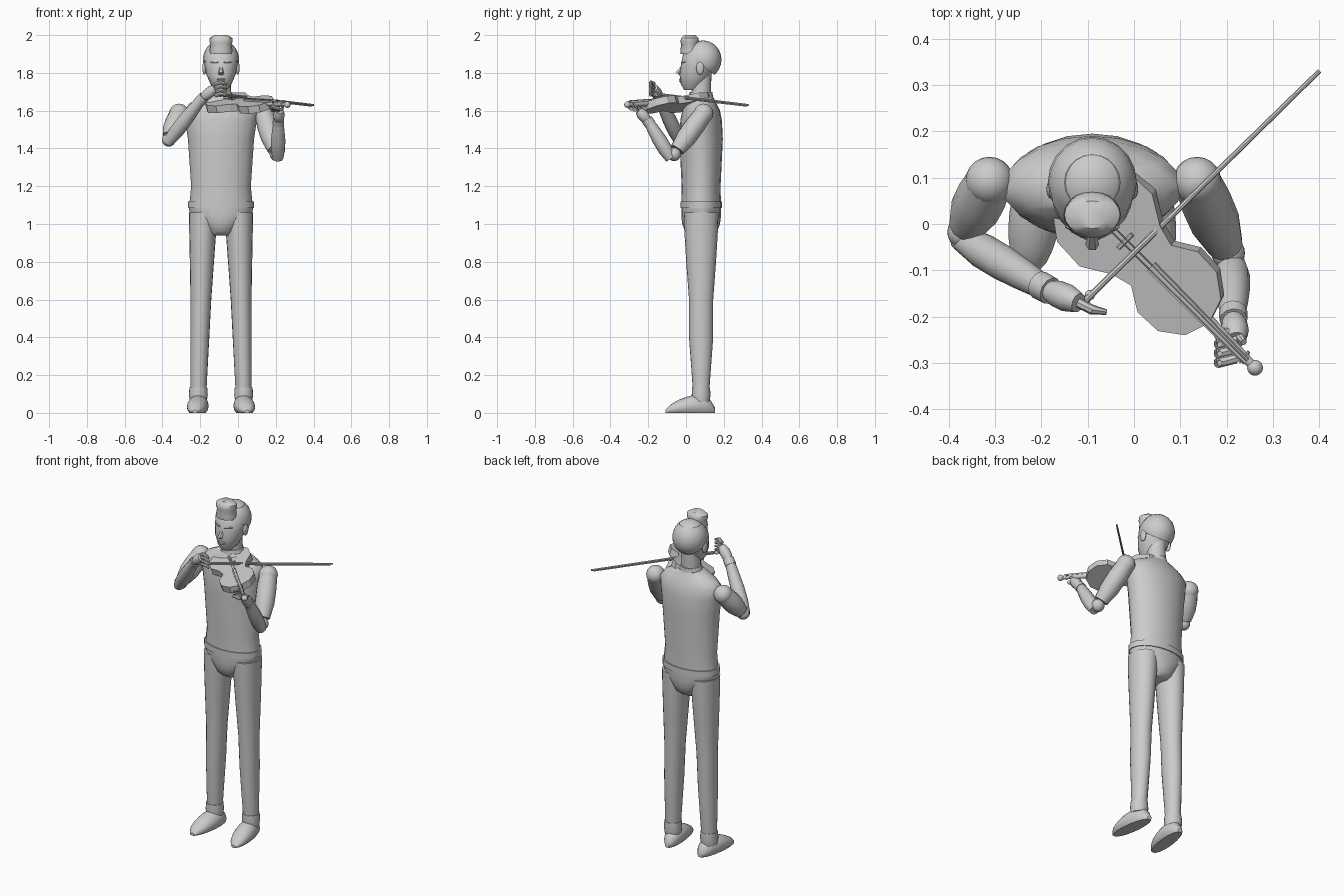
import bpy, bmesh, math
from mathutils import Vector, Matrix

cube = bpy.data.objects.get("Cube")
if cube:
    bpy.data.objects.remove(cube)

grey = bpy.data.materials.new("plain_grey")
grey.use_nodes = True
grey.diffuse_color = (.6, .6, .6, 1)
grey.node_tree.nodes["Principled BSDF"].inputs["Base Color"].default_value = grey.diffuse_color

MIDDLE, SPINE = -.09, .08  # the body's upright axis
SIDES = {"right": -1, "left": 1}


def finish(name, mesh_builder, smooth=True):
    bmesh.ops.recalc_face_normals(mesh_builder, faces=mesh_builder.faces)
    mesh = bpy.data.meshes.new(name)
    mesh_builder.to_mesh(mesh)
    mesh_builder.free()
    mesh.materials.append(grey)
    part = bpy.data.objects.new(name, mesh)
    bpy.context.collection.objects.link(part)
    bpy.ops.object.select_all(action='DESELECT')
    part.select_set(True)
    bpy.context.view_layer.objects.active = part
    if smooth:
        bpy.ops.object.shade_smooth_by_angle(angle=math.radians(40))


def circle(sides):
    return [Vector((math.cos(math.tau * i / sides), math.sin(math.tau * i / sides), 0)) for i in range(sides)]


def skin(name, rings, smooth=True):
    """Closed surface through a row of rings."""
    builder = bmesh.new()
    loops = [[builder.verts.new(point) for point in ring] for ring in rings]
    for lower, upper in zip(loops, loops[1:]):
        for i in range(len(lower)):
            builder.faces.new((lower[i - 1], lower[i], upper[i], upper[i - 1]))
    builder.faces.new(loops[0])
    builder.faces.new(loops[-1])
    finish(name, builder, smooth)


def stack(name, sections, x=MIDDLE, y=SPINE, lean_x=0, lean_y=0):
    """Level ellipses given as height, half width, half depth."""
    base = sections[0][0]
    skin(name, [[(x + lean_x * (z - base) + width * c.x, y + lean_y * (z - base) + depth * c.y, z)
                 for c in circle(20)] for z, width, depth in sections])


def tube(name, points, radii, sides=12):
    """Round tube through points, with a radius at each."""
    points = [Vector(point) for point in points]
    rings = []
    for i, (point, radius) in enumerate(zip(points, radii)):
        direction = points[min(i + 1, len(points) - 1)] - points[max(i - 1, 0)]
        turn = direction.to_track_quat('Z', 'Y')
        rings.append([point + turn @ c * radius for c in circle(sides)])
    skin(name, rings)


def limb(name, start, end, radii, sides=12):
    """Straight tube with evenly spaced radii."""
    start, end = Vector(start), Vector(end)
    last = len(radii) - 1
    tube(name, [start.lerp(end, i / last) for i in range(last + 1)], radii, sides)


def ball(name, centre, radii, cut_point=None, cut_normal=None):
    builder = bmesh.new()
    bmesh.ops.create_uvsphere(builder, u_segments=20, v_segments=12, radius=1,
                              matrix=Matrix.Translation(centre) @ Matrix.Diagonal((*radii, 1)))
    if cut_point:
        bmesh.ops.bisect_plane(builder, geom=builder.verts[:] + builder.edges[:] + builder.faces[:],
                               plane_co=cut_point, plane_no=cut_normal, clear_inner=True)
        bmesh.ops.holes_fill(builder, edges=[edge for edge in builder.edges if edge.is_boundary])
    finish(name, builder)


# torso, belt and hips
stack("torso", [(1.1, .168, .105), (1.2, .158, .103), (1.45, .175, .115), (1.55, .19, .11),
                (1.6, .195, .1), (1.64, .165, .08), (1.68, .08, .06)])
stack("belt", [(1.085, .175, .11), (1.12, .175, .11)])
stack("hips", [(.94, .065, .06), (.96, .085, .085), (1, .115, .1), (1.04, .165, .105), (1.09, .17, .105)])

# neck, collar and head
stack("neck", [(1.64, .055, .05), (1.8, .05, .055)])
stack("collar", [(1.65, .075, .065), (1.7, .055, .06)])
stack("head", [(1.71, .03, .04), (1.74, .055, .065), (1.79, .077, .084), (1.84, .087, .09),
               (1.9, .09, .093), (1.95, .06, .06)], y=.03, lean_y=.25)
ball("hair", (MIDDLE, .09, 1.87), (.096, .098, .102), (MIDDLE, .07, 1.85), (0, .6, .8))
stack("hair_front", [(1.9, .058, .048), (1.92, .06, .05), (1.95, .055, .045), (1.965, .062, .05),
                     (1.985, .06, .045), (2, .035, .03)], y=.02)

# face
limb("nose", (MIDDLE, -.01, 1.845), (MIDDLE, -.045, 1.795), (.006, .015), 6)
for height in (1.757, 1.766):
    ball("lip", (MIDDLE, -.027, height), (.022, .009, .006))
for word, side in SIDES.items():
    ball(word + "_eye", (MIDDLE + side * .036, -.008, 1.833), (.014, .008, .007))
    limb(word + "_eyebrow", (MIDDLE + side * .015, -.023, 1.855), (MIDDLE + side * .058, -.005, 1.858),
         (.004, .005, .003), 6)
    ball(word + "_ear", (MIDDLE + side * .088, .075, 1.825), (.011, .021, .035))

# legs and shoes
for word, side in SIDES.items():
    foot = MIDDLE + side * .12
    stack(word + "_leg", [(.1, .042, .042), (.4, .05, .064), (.6, .055, .064), (.8, .064, .079),
                          (.95, .071, .088), (1.06, .076, .092)], x=foot, lean_x=side * -.027)
    stack(word + "_ankle_cuff", [(.06, .045, .045), (.095, .05, .05), (.135, .047, .047)], x=foot)
    rings = []
    for step in range(11):
        along = .01 + .098 * step
        bulge = math.sin(math.pi * along) ** .4
        width, height = .056 * bulge, (.12 - .06 * along) * bulge
        sole_centre = Vector((foot + side * .03 * (along - .4), .155 - .267 * along, 0))
        rings.append([sole_centre + Vector((width * c.x, 0, height * max(0, .4 + .6 * c.y)))
                      for c in circle(16)])
    skin(word + "_shoe", rings)


# arms and hands
def arm(word, shoulder, elbow, wrist, knuckles, spread, reach, curl, thumb):
    shoulder, elbow, wrist, knuckles = map(Vector, (shoulder, elbow, wrist, knuckles))
    spread, reach, curl, thumb = map(Vector, (spread, reach, curl, thumb))
    ball(word + "_shoulder", shoulder, (.052, .052, .052))
    limb(word + "_upper_arm", shoulder, shoulder.lerp(elbow, .8), (.05, .055, .054, .04))
    ball(word + "_elbow", elbow.lerp(shoulder, .1), (.036, .036, .036))
    limb(word + "_forearm", elbow, wrist, (.028, .038, .038, .033, .026))
    limb(word + "_cuff", wrist.lerp(elbow, .08), wrist.lerp(knuckles, .15), (.031, .03))
    limb(word + "_palm", wrist, knuckles, (.02, .029, .03, .022))
    for finger in range(4):
        base = knuckles + spread * (finger - 1)
        tube(word + "_finger", (base, base + reach, base + reach + curl), (.011, .011, .006), 8)
    root = wrist.lerp(knuckles, .5)
    limb(word + "_thumb", root, root + thumb, (.012, .011, .007), 8)


arm("right", shoulder=(-.312, .093, 1.585), elbow=(-.373, -.03, 1.43), wrist=(-.19, -.14, 1.665),
    knuckles=(-.12, -.17, 1.72), spread=(0, 0, -.02), reach=(.03, -.015, .01), curl=(.03, -.005, -.01),
    thumb=(.06, -.01, -.01))
arm("left", shoulder=(.136, .093, 1.585), elbow=(.211, -.08, 1.345), wrist=(.214, -.2, 1.545),
    knuckles=(.22, -.25, 1.6), spread=(0, -.02, .005), reach=(-.04, -.01, .01), curl=(.005, 0, .03),
    thumb=(.02, -.03, .05))

# violin, laid out along its own axis
along_axis = Vector((1, -1, -.07)).normalized()
across_axis = Vector((1, 1, .45)).normalized()
up_axis = along_axis.cross(across_axis)


def on_violin(along, across, up):
    return Vector((-.022, -.022, 1.64)) + along_axis * along + across_axis * across + up_axis * up


def bout(centre, radius, first, last):
    """Five points on an arc of the violin's outline."""
    angles = [math.radians(first + (last - first) * i / 4) for i in range(5)]
    return [(centre + radius * math.cos(a), radius * math.sin(a)) for a in angles]


half = bout(-.05, .12, 180, 40) + bout(.165, .1, 140, 0)
outline = half + [(along, -across) for along, across in half[-2:0:-1]]
skin("violin_body", [[on_violin(*point, up) for point in outline] for up in (-.02, .02)], smooth=False)
limb("violin_neck", on_violin(.24, 0, .01), on_violin(.39, 0, .012), (.014, .01))
skin("fingerboard", [[on_violin(along, width, .02), on_violin(along, -width, .02),
                      on_violin(along, -width, .03), on_violin(along, width, .03)]
                     for along, width in ((.09, .012), (.38, .008))], smooth=False)
ball("scroll", on_violin(.404, 0, .012), (.017, .017, .017))
limb("bridge", on_violin(.012, -.022, .028), on_violin(.012, .022, .028), (.005, .005), 6)
limb("tailpiece", on_violin(-.09, 0, .024), on_violin(-.02, 0, .028), (.005, .009), 6)
for side in SIDES.values():
    limb("string", on_violin(-.03, side * .006, .032), on_violin(.38, side * .004, .033), (.0015, .0015), 4)
    limb("tuning_peg", on_violin(.37, 0, .012), on_violin(.37, side * .016, .012), (.004, .004), 6)

# bow
limb("bow_stick", (-.11, -.17, 1.69), (.4, .33, 1.63), (.007, .005), 8)
limb("bow_hair", (-.09, -.15, 1.678), (.39, .32, 1.624), (.003, .003), 6)
ball("bow_grip", (-.095, -.153, 1.683), (.011, .011, .01))
